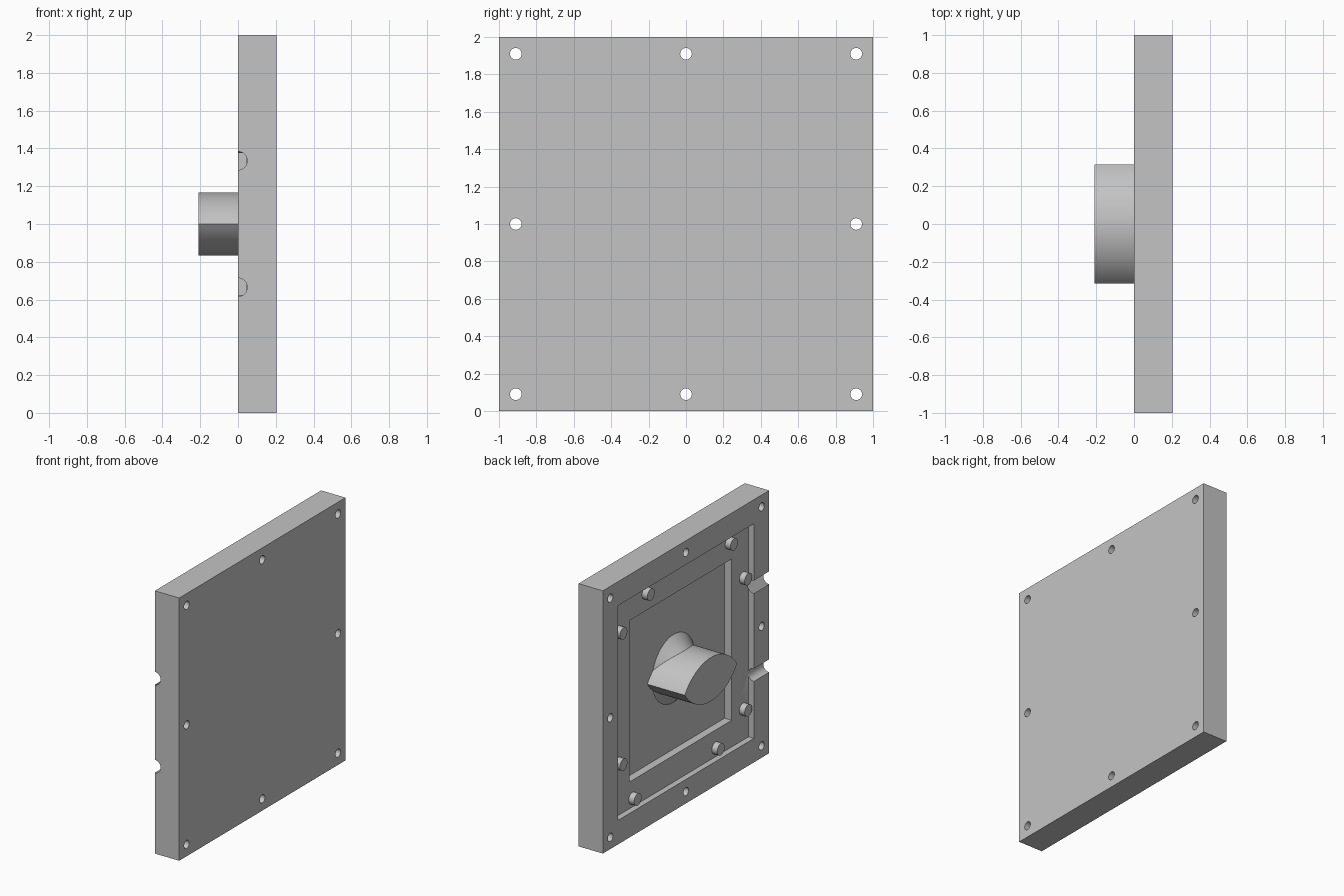
import bpy, bmesh, math
from mathutils import Matrix, Vector

if "Cube" in bpy.data.objects:
    bpy.data.objects.remove(bpy.data.objects["Cube"])

grey = bpy.data.materials.new("plain grey")
grey.use_nodes = True
colour = (0.55, 0.55, 0.55, 1)
grey.diffuse_color = colour
grey.node_tree.nodes["Principled BSDF"].inputs["Base Color"].default_value = colour

MID = 1.0            # height of the panel centre
POCKET = 0.045       # depth of the outer pocket
FLOOR = 0.105        # depth of the inner pocket


def finish(name, bm, smooth=True):
    bmesh.ops.recalc_face_normals(bm, faces=bm.faces)
    mesh = bpy.data.meshes.new(name)
    bm.to_mesh(mesh)
    bm.free()
    mesh.materials.append(grey)
    obj = bpy.data.objects.new(name, mesh)
    bpy.context.collection.objects.link(obj)
    if smooth:
        shade(obj)
    return obj


def shade(obj):
    bpy.ops.object.select_all(action='DESELECT')
    obj.select_set(True)
    bpy.context.view_layer.objects.active = obj
    bpy.ops.object.shade_smooth_by_angle(angle=math.radians(30))


def add_box(bm, x0, x1, half):
    size = Matrix.Diagonal((x1 - x0, 2 * half, 2 * half, 1))
    place = Matrix.Translation(((x0 + x1) / 2, 0, MID))
    bmesh.ops.create_cube(bm, size=1, matrix=place @ size)


def add_rod(bm, start, end, r, r_end=None, segments=32):
    a, b = Vector(start), Vector(end)
    turn = (b - a).to_track_quat('Z', 'Y').to_matrix().to_4x4()
    bmesh.ops.create_cone(bm, cap_ends=True, segments=segments, radius1=r,
                          radius2=r if r_end is None else r_end,
                          depth=(b - a).length,
                          matrix=Matrix.Translation((a + b) / 2) @ turn)


def cut(target, bm):
    cutter = finish("cutter", bm, False)
    cutter.hide_render = True
    mod = target.modifiers.new("cut", 'BOOLEAN')
    mod.operation, mod.solver, mod.object = 'DIFFERENCE', 'EXACT', cutter
    bpy.context.view_layer.objects.active = target
    bpy.ops.object.modifier_apply(modifier=mod.name)
    bpy.data.objects.remove(cutter)


# Square panel
bm = bmesh.new()
add_box(bm, 0, 0.205, 1.0)
panel = finish("panel", bm, False)

# Two stepped pockets
for depth, half in ((POCKET, 0.817), (FLOOR, 0.614)):
    bm = bmesh.new()
    add_box(bm, -0.1, depth, half)
    cut(panel, bm)

# Screw holes round the rim
bm = bmesh.new()
for y in (-1, 0, 1):
    for z in (-1, 0, 1):
        if y or z:
            p = (y * 0.91, MID + z * 0.91)
            add_rod(bm, (-0.1, *p), (0.3, *p), 0.031)
cut(panel, bm)

# Half-round cable channels through the front rim
bm = bmesh.new()
for side in (-1, 1):
    z = MID + side * 0.335
    add_rod(bm, (0, -1.1, z), (0, -0.81, z), 0.049)
cut(panel, bm)
shade(panel)

# Pegs in a pinwheel round the outer pocket
bm = bmesh.new()
for quarter in range(4):
    turn = Matrix.Rotation(quarter * math.pi / 2, 2)
    for offset in (0.42, -0.58):
        y, z = turn @ Vector((-0.75, offset))
        add_rod(bm, (0, y, MID + z), (POCKET + 0.01, y, MID + z), 0.045)
finish("pegs", bm)

# Flared round base of the knob
bm = bmesh.new()
flare = ((0.26, FLOOR + 0.002), (0.222, 0.068), (0.19, 0.032), (0.162, -0.002))
rings = []
for r, x in flare:
    angles = [math.tau * i / 64 for i in range(64)]
    rings.append([bm.verts.new((x, r * math.cos(a), MID + r * math.sin(a))) for a in angles])
for low, high in zip(rings, rings[1:]):
    for i in range(64):
        j = (i + 1) % 64
        bm.faces.new((low[i], low[j], high[j], high[i]))
bm.faces.new(rings[0])
bm.faces.new(rings[-1])
finish("knob_base", bm)

# Lens-shaped grip made of two arcs
half_w, half_h = 0.316, 0.167
radius = (half_w ** 2 + half_h ** 2) / (2 * half_h)
sweep = math.asin(half_w / radius)
bm = bmesh.new()
outline = []
for side in (1, -1):
    for i in range(24):
        a = sweep * (1 - 2 * i / 24)
        y = side * radius * math.sin(a)
        z = side * (radius * math.cos(a) - radius + half_h)
        outline.append(bm.verts.new((-0.21, y, MID + z)))
face = bm.faces.new(outline)
back = bmesh.ops.extrude_face_region(bm, geom=[face], use_keep_orig=True)
moved = [v for v in back["geom"] if isinstance(v, bmesh.types.BMVert)]
bmesh.ops.translate(bm, verts=moved, vec=(0.21 + FLOOR + 0.005, 0, 0))
finish("knob_grip", bm)
